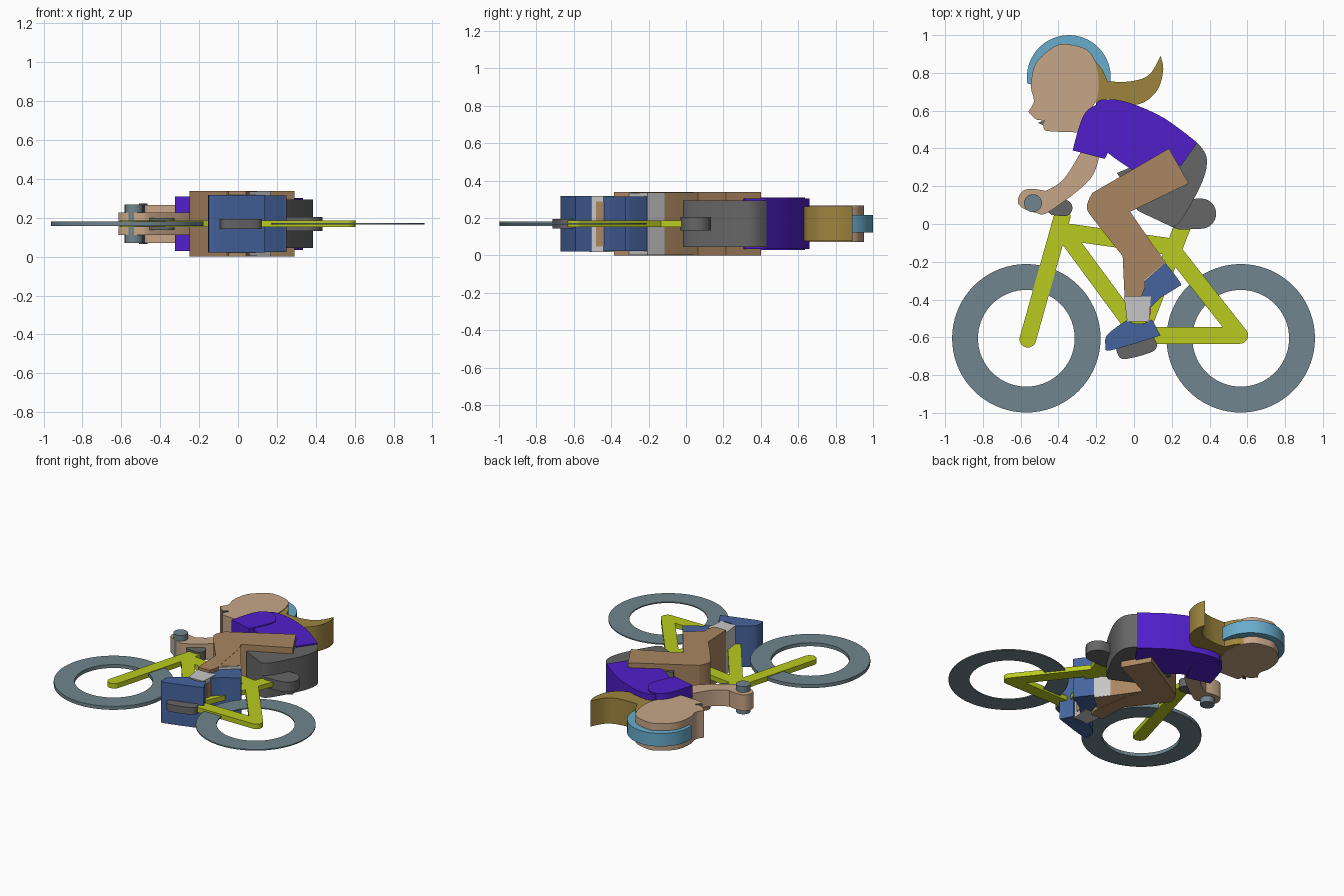
import bpy, bmesh
from math import pi, cos, sin, radians
from mathutils import Vector

cube = bpy.data.objects.get("Cube")
if cube:
    bpy.data.objects.remove(cube, do_unlink=True)

MID = 0.169  # height of the plane every part is centred on


def material(name, *rgb):
    linear = [(c / 255 / 12.92 if c < 11 else ((c / 255 + .055) / 1.055) ** 2.4) for c in rgb]
    mat = bpy.data.materials.new(name)
    mat.use_nodes = True
    mat.diffuse_color = (*linear, 1)
    mat.node_tree.nodes["Principled BSDF"].inputs["Base Color"].default_value = (*linear, 1)
    return mat


lime = material("lime", 186, 203, 32)
slate = material("slate", 112, 133, 142)
skin = material("skin", 199, 166, 136)
brown = material("brown", 170, 134, 96)
purple = material("purple", 80, 31, 203)
grey = material("grey", 102, 102, 102)
blue = material("blue", 70, 100, 158)
sky = material("sky_blue", 105, 172, 203)
gold = material("gold", 158, 133, 62)
white = material("pale_grey", 198, 198, 198)


def finish(name, bm, mat):
    bmesh.ops.recalc_face_normals(bm, faces=bm.faces)
    mesh = bpy.data.meshes.new(name)
    bm.to_mesh(mesh)
    bm.free()
    mesh.materials.append(mat)
    obj = bpy.data.objects.new(name, mesh)
    bpy.context.collection.objects.link(obj)
    bpy.ops.object.select_all(action='DESELECT')
    obj.select_set(True)
    bpy.context.view_layer.objects.active = obj
    bpy.ops.object.shade_smooth_by_angle(angle=radians(30))
    return obj


def curve_through(points, corners, steps=6):
    """Closed smooth outline, kept sharp at the corner indices."""
    pts = [Vector(p) for p in points]
    n = len(pts)
    tan = [Vector((0, 0)) if i in corners else (pts[(i + 1) % n] - pts[i - 1]) / 2 for i in range(n)]
    out = []
    for i in range(n):
        j = (i + 1) % n
        straight = i in corners and j in corners
        for k in range(1 if straight else steps):
            t = k / steps
            out.append(pts[i] * (2 * t**3 - 3 * t**2 + 1) + tan[i] * (t**3 - 2 * t**2 + t)
                       + pts[j] * (3 * t**2 - 2 * t**3) + tan[j] * (t**3 - t**2))
    return out


def slab(name, mat, half, points, corners=None):
    """Outline extruded evenly above and below the middle plane.
    Without a corner list every point is sharp."""
    if corners is not None:
        points = curve_through(points, corners)
    bm = bmesh.new()
    face = bm.faces.new([bm.verts.new((p[0], p[1], MID - half)) for p in points])
    top = bmesh.ops.extrude_face_region(bm, geom=[face])
    moved = [v for v in top["geom"] if isinstance(v, bmesh.types.BMVert)]
    bmesh.ops.translate(bm, verts=moved, vec=(0, 0, 2 * half))
    return finish(name, bm, mat)


def tube(name, a, b, radius, half=.0175, mat=lime):
    """Flat bar with round ends."""
    a, b = Vector(a), Vector(b)
    d = (b - a).normalized()
    side = Vector((-d.y, d.x))
    pts = []
    for centre, turn in ((b, 0), (a, pi)):
        for k in range(13):
            t = turn - pi / 2 + pi * k / 12
            pts.append(centre + radius * (d * cos(t) + side * sin(t)))
    return slab(name, mat, half, pts)


def wheel(name, x, half):
    bm = bmesh.new()
    ring = [bm.verts.new((r, 0, z)) for r, z in
            ((.256, -half), (.393, -half), (.393, half), (.256, half))]
    edges = [bm.edges.new((ring[i - 1], ring[i])) for i in range(4)]
    bmesh.ops.spin(bm, geom=ring + edges, cent=(0, 0, 0), axis=(0, 0, 1),
                   angle=2 * pi, steps=72, use_duplicate=False)
    bmesh.ops.remove_doubles(bm, verts=bm.verts, dist=1e-4)
    bmesh.ops.translate(bm, verts=bm.verts, vec=(x, -.605, MID))
    finish(name, bm, slate)


# Bicycle
wheel("front_wheel", -.57, .0125)
wheel("rear_wheel", .565, .004)
fork_top, axle, crank, seat_joint = (-.38, .04), (.56, -.59), (.03, -.59), (.19, -.12)
tube("front_fork", (-.562, -.61), fork_top, .044)
tube("top_tube", (-.37, -.04), seat_joint, .045)
tube("down_tube", (-.36, -.06), crank, .044)
tube("chain_stay", crank, axle, .044)
tube("seat_stay", seat_joint, axle, .044)
tube("seat_tube", crank, (.27, .02), .044)
tube("handlebar_stem", (-.42, .09), (-.37, .085), .044, .031, grey)
tube("saddle", (.25, .05), (.355, .055), .08, .036, grey)
slab("pedal", grey, .026, [(-.09, -.68), (-.05, -.715), (.1, -.675), (.12, -.63), (.1, -.59), (-.09, -.64)],
     {3, 4, 5})
tube("handlebar_grip", (-.5355, .11), (-.5345, .11), .047, .1, slate)

# Legs, socks and shoes
slab("near_leg", brown, .169, [(.185, .4), (.29, .215), (-.02, .065), (.01, -.02), (.06, -.33), (.04, -.385),
                              (-.05, -.385), (-.06, -.17), (-.21, .02), (-.25, .09), (-.22, .165)],
     {0, 1, 2, 3, 4, 5, 6, 7, 10})
slab("far_leg", brown, .1675, [(-.2, .03), (-.08, .12), (-.02, .065), (.165, -.205), (.05, -.3), (-.06, -.17)])
slab("far_sock", white, .1655, [(.105, -.115), (.17, -.205), (.05, -.31), (-.01, -.23)])
slab("far_shoe", blue, .146, [(.165, -.205), (.245, -.31), (.23, -.335), (.14, -.39), (.09, -.44),
                             (-.01, -.385), (.05, -.3)], {0, 3, 4, 5, 6})
slab("near_sock", white, .15, [(-.053, -.383), (.09, -.383), (.08, -.515), (-.037, -.515)])
slab("near_ankle", brown, .12, [(-.03, -.38), (.094, -.39), (.088, -.48), (-.03, -.48)])
slab("near_shoe", blue, .148, [(-.15, -.645), (-.14, -.585), (-.04, -.51), (.0, -.525), (.05, -.525),
                              (.095, -.505), (.14, -.59), (-.12, -.668)], {2, 5, 6})

# Shorts and shirt
slab("shorts", grey, .125, [(.335, .43), (.385, .35), (.36, .22), (.25, .02), (.2, -.015), (.02, .07),
                           (-.06, .22), (-.09, .27), (.1, .35)], {0, 4, 5, 6, 7, 8})
slab("shirt", purple, .134, [(-.2, .63), (-.14, .66), (-.02, .64), (.16, .56), (.335, .43), (.25, .31),
                            (.0, .28), (-.13, .37), (-.2, .45)], {4, 5, 6})
slab("sleeve", purple, .14, [(-.2, .63), (-.14, .62), (-.08, .52), (-.155, .345), (-.325, .39), (-.27, .57)],
     {3, 4})

# Arm and hand
slab("arm", skin, .058, [(-.26, .42), (-.37, .24), (-.47, .175), (-.53, .185), (-.59, .175), (-.615, .12),
                        (-.59, .085), (-.52, .06), (-.45, .065), (-.23, .24), (-.18, .4)], {0, 2, 10})

# Head, hair and helmet
slab("head", skin, .098, [(-.42, .94), (-.34, .95), (-.24, .915), (-.195, .82), (-.19, .69), (-.23, .6),
                         (-.29, .485), (-.43, .49), (-.475, .5), (-.485, .545), (-.52, .555), (-.56, .595),
                         (-.53, .65), (-.545, .73), (-.52, .85)], {6, 11})
slab("mouth", grey, .105, [(-.508, .535), (-.465, .555), (-.485, .525)])
slab("hair", gold, .093, [(-.23, .89), (-.17, .82), (-.14, .755), (-.02, .755), (.08, .79), (.14, .89),
                         (.155, .82), (.13, .72), (.07, .655), (.0, .63), (-.08, .64), (-.14, .665), (-.2, .62)],
     {0, 2, 5, 11, 12})
rim = [(-.345 + .222 * cos(radians(a)), .776 + .224 * sin(radians(a))) for a in range(-10, 194, 6)]
slab("helmet", sky, .047, [(-.17, .69)] + rim + [(-.55, .74)])
